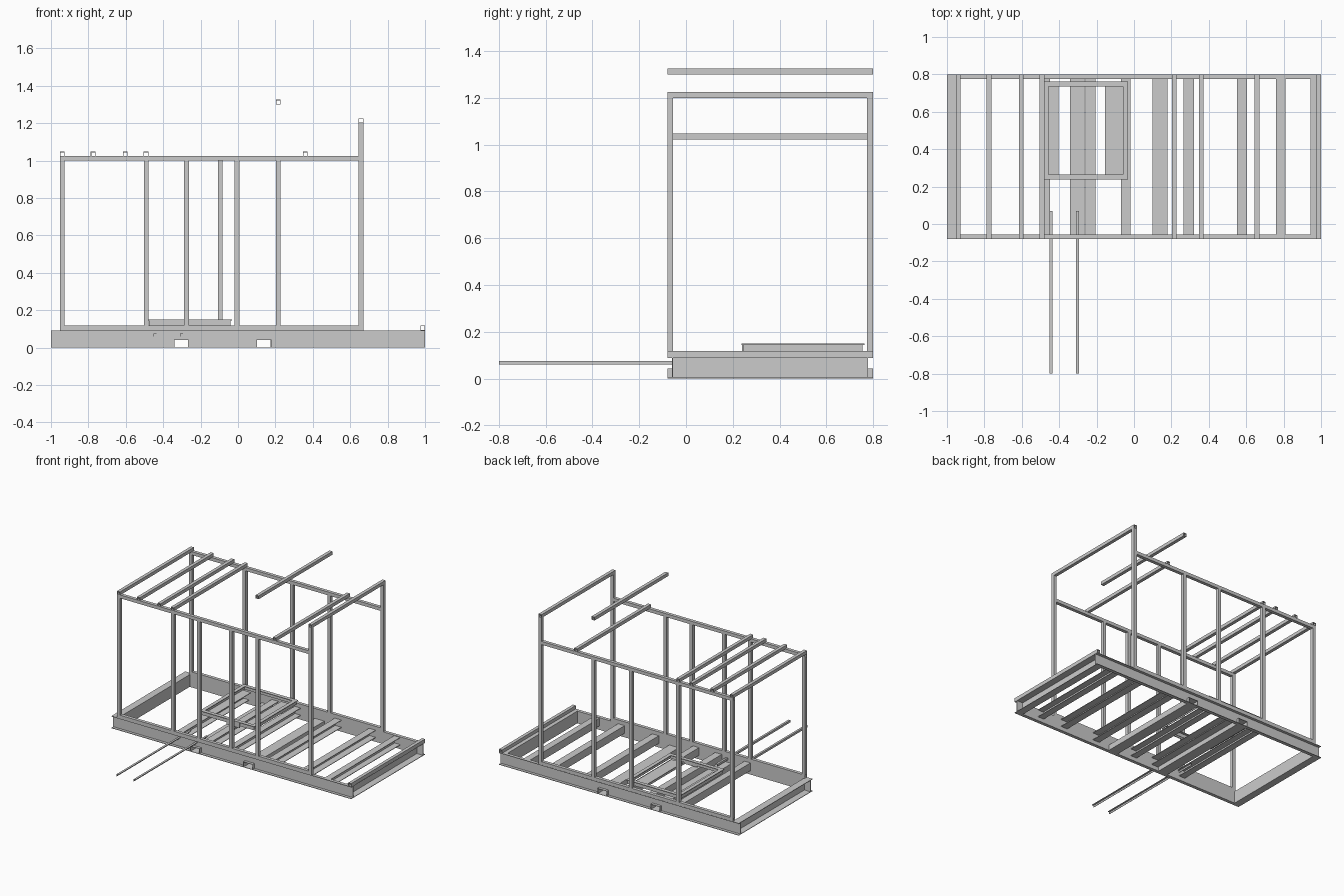
import bpy, bmesh

if "Cube" in bpy.data.objects:
    bpy.data.objects.remove(bpy.data.objects["Cube"])

S = 0.025            # square tube size
YF, YB = -0.0675, 0.7865   # wall centre lines, front and back
Y0, Y1 = -0.08, 0.80       # outer faces


def finish(name, bm):
    bmesh.ops.recalc_face_normals(bm, faces=bm.faces[:])
    me = bpy.data.meshes.new(name)
    bm.to_mesh(me)
    bm.free()
    ob = bpy.data.objects.new(name, me)
    bpy.context.collection.objects.link(ob)
    return ob


def place(axis, u, v, t):
    """Profile (u, v) swept on an axis: x -> (y,z), y -> (x,z), z -> (x,y)."""
    return {'x': (t, u, v), 'y': (u, t, v), 'z': (u, v, t)}[axis]


def prism(name, axis, a, b, outline):
    bm = bmesh.new()
    ends = [[bm.verts.new(place(axis, u, v, t)) for u, v in outline] for t in (a, b)]
    n = len(outline)
    for i in range(n):
        j = (i + 1) % n
        bm.faces.new((ends[0][i], ends[0][j], ends[1][j], ends[1][i]))
    bm.faces.new(ends[0])
    bm.faces.new(ends[1])
    return finish(name, bm)


def rect(u0, u1, v0, v1):
    return [(u0, v0), (u1, v0), (u1, v1), (u0, v1)]


def box(name, x0, x1, y0, y1, z0, z1):
    return prism(name, 'x', x0, x1, rect(y0, y1, z0, z1))


def tube(name, axis, a, b, u0, u1, v0, v1, w=0.003):
    """Open-ended hollow rectangular tube."""
    bm = bmesh.new()
    rings = []
    for t in (a, b):
        for d in (0, w):
            rings.append([bm.verts.new(place(axis, u, v, t))
                          for u, v in rect(u0 + d, u1 - d, v0 + d, v1 - d)])
    for p, q in ((0, 2), (1, 3), (0, 1), (2, 3)):
        for i in range(4):
            j = (i + 1) % 4
            bm.faces.new((rings[p][i], rings[p][j], rings[q][j], rings[q][i]))
    return finish(name, bm)


def square(name, axis, a, b, u, v):
    h = S / 2
    return tube(name, axis, a, b, u - h, u + h, v - h, v + h)


def channel(web, tip, z0, z1, t=0.004):
    """C outline with its back at web and its open side at tip."""
    k = t if tip > web else -t
    return [(web, z0), (tip, z0), (tip, z0 + t), (web + k, z0 + t),
            (web + k, z1 - t), (tip, z1 - t), (tip, z1), (web, z1)]


# Base side rails, notched for the lifting pockets
pockets = [(-0.34, -0.268), (0.102, 0.175)]
spans = [(-1, -0.34), (-0.268, 0.102), (0.175, 1)]
for side, web, tip in (("front", -0.055, Y0), ("back", 0.775, Y1)):
    k = -0.004 if side == "front" else 0.004
    prism(side + "_base_rail", 'x', -1, 1,
          [(web, 0.04), (web + k, 0.04), (web + k, 0.088), (tip, 0.088),
           (tip, 0.092), (web, 0.092)])
    for i, (a, b) in enumerate(spans):
        prism(f"{side}_base_rail_lower_{i}", 'x', a, b,
              [(web, 0), (tip, 0), (tip, 0.004), (web + k, 0.004),
               (web + k, 0.04), (web, 0.04)])
for i, (a, b) in enumerate(pockets):
    tube(f"lifting_pocket_{i}", 'y', Y0, Y1, a - 0.003, b + 0.003, 0, 0.042)

# Base end rails
for name, s in (("left", -1), ("right", 1)):
    prism(name + "_base_end", 'y', -0.055, 0.775, channel(s * 0.945, s, 0, 0.092))

# Floor cross members
for i, (a, b) in enumerate([(-0.5, -0.45), (-0.26, -0.205), (-0.07, -0.02),
                            (0.265, 0.32), (0.55, 0.605), (0.76, 0.81)]):
    prism(f"floor_member_{i}", 'y', -0.055, 0.775, channel(a, b, 0.03, 0.088))

# Right edge tube on the base
square("base_edge_tube", 'y', Y0, Y1, 0.987, 0.1045)

# Wall posts, sills and top rails
walls = {"front": (YF, (-0.94, -0.49, -0.275, -0.005, 0.215)),
         "back": (YB, (-0.94, -0.49, -0.095, 0.215))}
for side, (y, xs) in walls.items():
    for i, x in enumerate(xs):
        square(f"{side}_post_{i}", 'z', 0.117, 1.0, x, y)
    square(side + "_tall_post", 'z', 0.092, 1.2, 0.6575, y)
    square(side + "_sill", 'x', -0.9525, 0.645, y, 0.1045)
    square(side + "_top_rail", 'x', -0.9525, 0.645, y, 1.0115)

# Roof cross tubes, tall portal beam and separate high beam
for i, x in enumerate((-0.94, -0.775, -0.603, -0.492, 0.36)):
    square(f"roof_tube_{i}", 'y', Y0, Y1, x, 1.0345)
square("portal_beam", 'y', Y0, Y1, 0.6575, 1.2125)
square("high_beam", 'y', Y0, Y1, 0.215, 1.3125)

# Angle runners sticking out of the front
for i, x in enumerate((-0.445, -0.303)):
    a, b, z = x - 0.008, x + 0.008, 0.075
    prism(f"angle_runner_{i}", 'y', -0.8, 0.07,
          [(a, z - 0.016), (a + 0.003, z - 0.016), (a + 0.003, z - 0.003),
           (b, z - 0.003), (b, z), (a, z)])

# Equipment frame: angle ring with base strips and front plate
X0, X1, F0, F1 = -0.485, -0.032, 0.237, 0.762
for i, (a, b) in enumerate(((F0, F0 + 0.028), (F1, F1 - 0.028))):
    box(f"frame_top_{i}", X0, X1, min(a, b), max(a, b), 0.144, 0.149)
    s = 0.004 if b > a else -0.004
    lo, hi = sorted((a + 2 * s, a + 3 * s))
    box(f"frame_web_{i}", X0 + 0.008, X1 - 0.008, lo, hi, 0.117, 0.144)
for i, (a, b) in enumerate(((X0, X0 + 0.028), (X1, X1 - 0.028))):
    box(f"frame_side_top_{i}", min(a, b), max(a, b), F0 + 0.028, F1 - 0.028, 0.144, 0.149)
    s = 0.004 if b > a else -0.004
    lo, hi = sorted((a + 2 * s, a + 3 * s))
    box(f"frame_side_web_{i}", lo, hi, F0 + 0.012, F1 - 0.012, 0.117, 0.144)
for i, (a, b) in enumerate(((-0.475, -0.405), (-0.155, -0.06))):
    box(f"frame_base_strip_{i}", a, b, 0.26, 0.735, 0.113, 0.117)
box("frame_front_plate", -0.265, -0.155, F0 + 0.002, F0 + 0.008, 0.105, 0.144)
